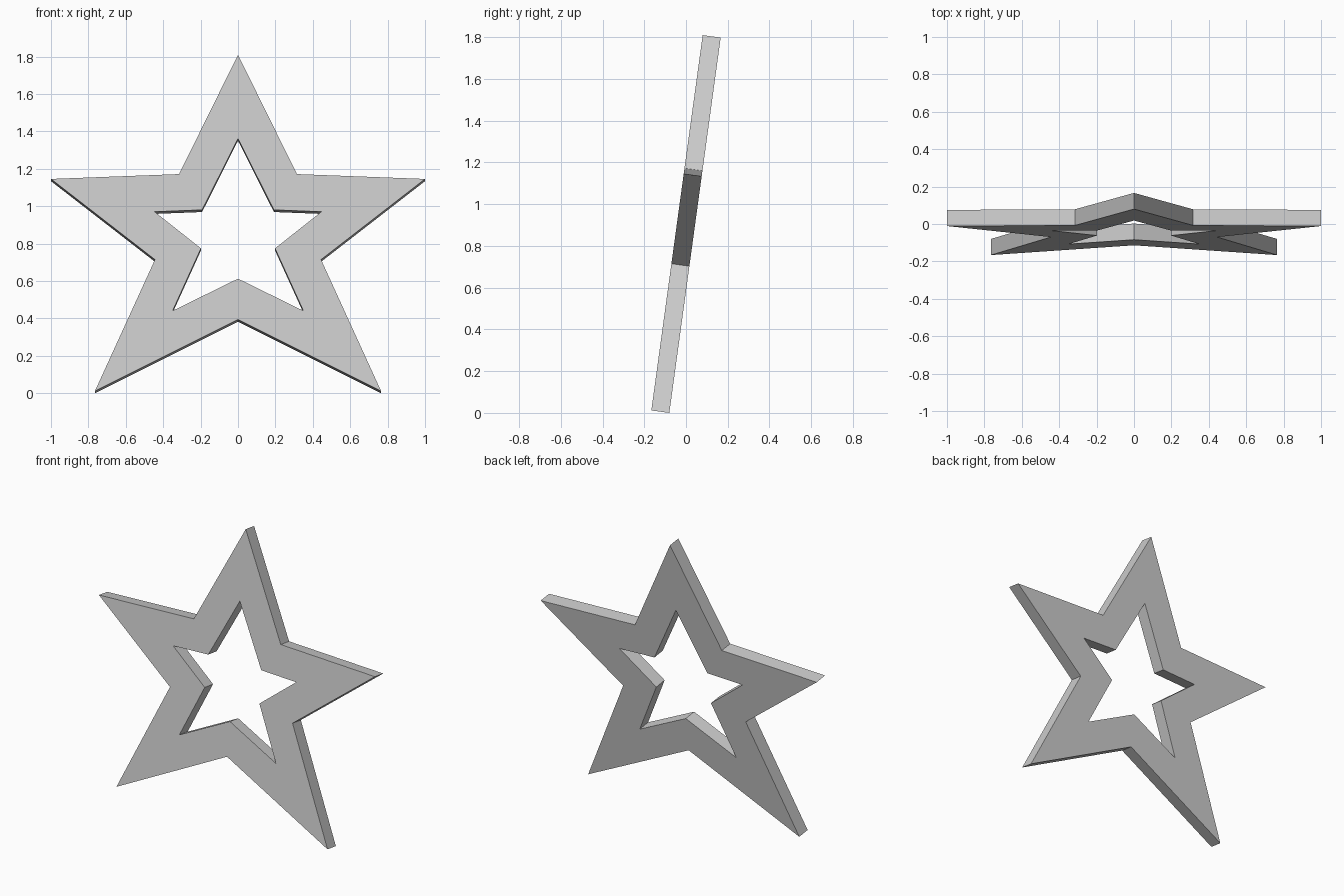
import bpy, bmesh, math
from mathutils import Matrix

cube = bpy.data.objects.get("Cube")
if cube:
    bpy.data.objects.remove(cube, do_unlink=True)

TILT = 0.136
THICK = 0.087

# Right half of each star outline, from top point to crotch (x, height)
OUTER = [(0, 1.81), (0.315, 1.172), (1, 1.146), (0.444, 0.715), (0.765, 0.012), (0, 0.394)]
INNER = [(0, 1.362), (0.192, 0.981), (0.446, 0.971), (0.198, 0.775), (0.35, 0.441), (0, 0.613)]


def full_outline(half):
    """Mirror a half outline into a closed ten-point star."""
    return half + [(-x, z) for x, z in reversed(half[1:-1])]


# Plain grey finish
grey = bpy.data.materials.new("grey")
grey.use_nodes = True
colour = (0.6, 0.6, 0.6, 1)
grey.diffuse_color = colour
grey.node_tree.nodes["Principled BSDF"].inputs["Base Color"].default_value = colour

# Front face of the frame: a ring of quads between the two outlines
bm = bmesh.new()
rings = [[bm.verts.new((x, 0, z / math.cos(TILT))) for x, z in full_outline(half)]
         for half in (OUTER, INNER)]
outer, inner = rings
count = len(outer)
for i in range(count):
    j = (i + 1) % count
    bm.faces.new((outer[i], outer[j], inner[j], inner[i]))

# Thicken backwards
result = bmesh.ops.extrude_face_region(bm, geom=bm.faces[:], use_keep_orig=True)
back = [v for v in result["geom"] if isinstance(v, bmesh.types.BMVert)]
bmesh.ops.translate(bm, verts=back, vec=(0, THICK, 0))
bmesh.ops.recalc_face_normals(bm, faces=bm.faces[:])

# Lean the star back, then centre it and rest it on the ground
bm.transform(Matrix.Rotation(-TILT, 4, "X"))
ys = [v.co.y for v in bm.verts]
lowest = min(v.co.z for v in bm.verts)
bmesh.ops.translate(bm, verts=bm.verts[:], vec=(0, -(min(ys) + max(ys)) / 2, -lowest))

mesh = bpy.data.meshes.new("star_frame")
bm.to_mesh(mesh)
bm.free()
mesh.materials.append(grey)
star = bpy.data.objects.new("star_frame", mesh)
bpy.context.collection.objects.link(star)
